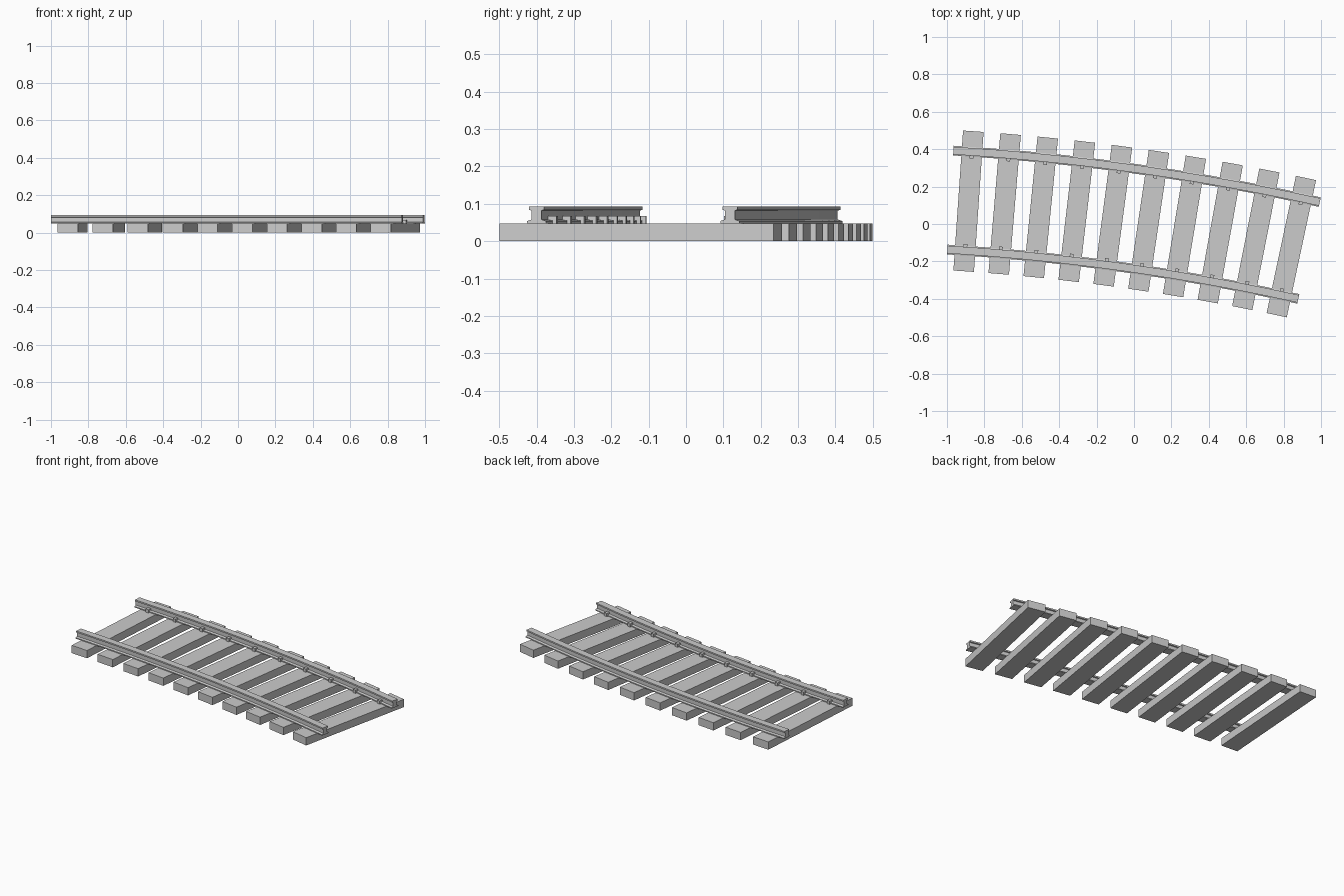
import bpy, bmesh
from math import sin, cos, radians

if "Cube" in bpy.data.objects:
    bpy.data.objects.remove(bpy.data.objects["Cube"])

# Curve layout: centreline arc whose radial direction leans clockwise from +y
R, A0, A1, COUNT = 12.34, 3.5, 12.5, 10
MID = (-0.0175, 0.031)
STEP = (A1 - A0) / COUNT
CX = MID[0] - R * sin(radians(8))
CY = MID[1] - R * cos(radians(8))


def arc_point(deg, offset, along=0.0, z=0.0):
    a = radians(deg)
    r = R + offset
    return (CX + r * sin(a) + along * cos(a), CY + r * cos(a) - along * sin(a), z)


def finish(name, bm):
    bmesh.ops.recalc_face_normals(bm, faces=bm.faces)
    me = bpy.data.meshes.new(name)
    bm.to_mesh(me)
    bm.free()
    ob = bpy.data.objects.new(name, me)
    bpy.context.collection.objects.link(ob)
    return ob


def add_prism(bm, deg, profile, width):
    """Extrude a (radial offset, z) profile along the track by width."""
    ends = [[bm.verts.new(arc_point(deg, o, s * width / 2, z)) for o, z in profile]
            for s in (-1, 1)]
    n = len(profile)
    for i in range(n):
        j = (i + 1) % n
        bm.faces.new((ends[0][i], ends[0][j], ends[1][j], ends[1][i]))
    for e in ends:
        bm.faces.new(e)


def rail(name, offset):
    half = [(0.026, 0.048), (0.026, 0.054), (0.0135, 0.058),
            (0.0135, 0.082), (0.0205, 0.084), (0.0205, 0.093)]
    profile = half + [(-x, z) for x, z in reversed(half)]
    bm = bmesh.new()
    rings = [[bm.verts.new(arc_point(A0 + i * STEP, offset + x, 0, z)) for x, z in profile]
             for i in range(COUNT + 1)]
    n = len(profile)
    for a, b in zip(rings, rings[1:]):
        for i in range(n):
            j = (i + 1) % n
            bm.faces.new((a[i], a[j], b[j], b[i]))
    bm.faces.new(rings[0])
    bm.faces.new(rings[-1])
    finish(name, bm)


# Sleepers
for i in range(COUNT):
    bm = bmesh.new()
    add_prism(bm, A0 + (i + 0.5) * STEP,
              [(-0.375, 0), (0.375, 0), (0.375, 0.048), (-0.375, 0.048)], 0.11)
    finish(f"sleeper_{i + 1}", bm)

# Rails, with hooked spikes on the gauge side only
for label, side in (("outer", 1), ("inner", -1)):
    rail(f"{label}_rail", side * 0.265)
    bm = bmesh.new()
    hook = [(0.012, 0.056), (0.026, 0.056), (0.026, 0.044),
            (0.036, 0.044), (0.036, 0.068), (0.012, 0.068)]
    for i in range(COUNT):
        add_prism(bm, A0 + (i + 0.5) * STEP,
                  [(side * (0.265 - o), z) for o, z in hook], 0.02)
    finish(f"{label}_rail_spikes", bm)
